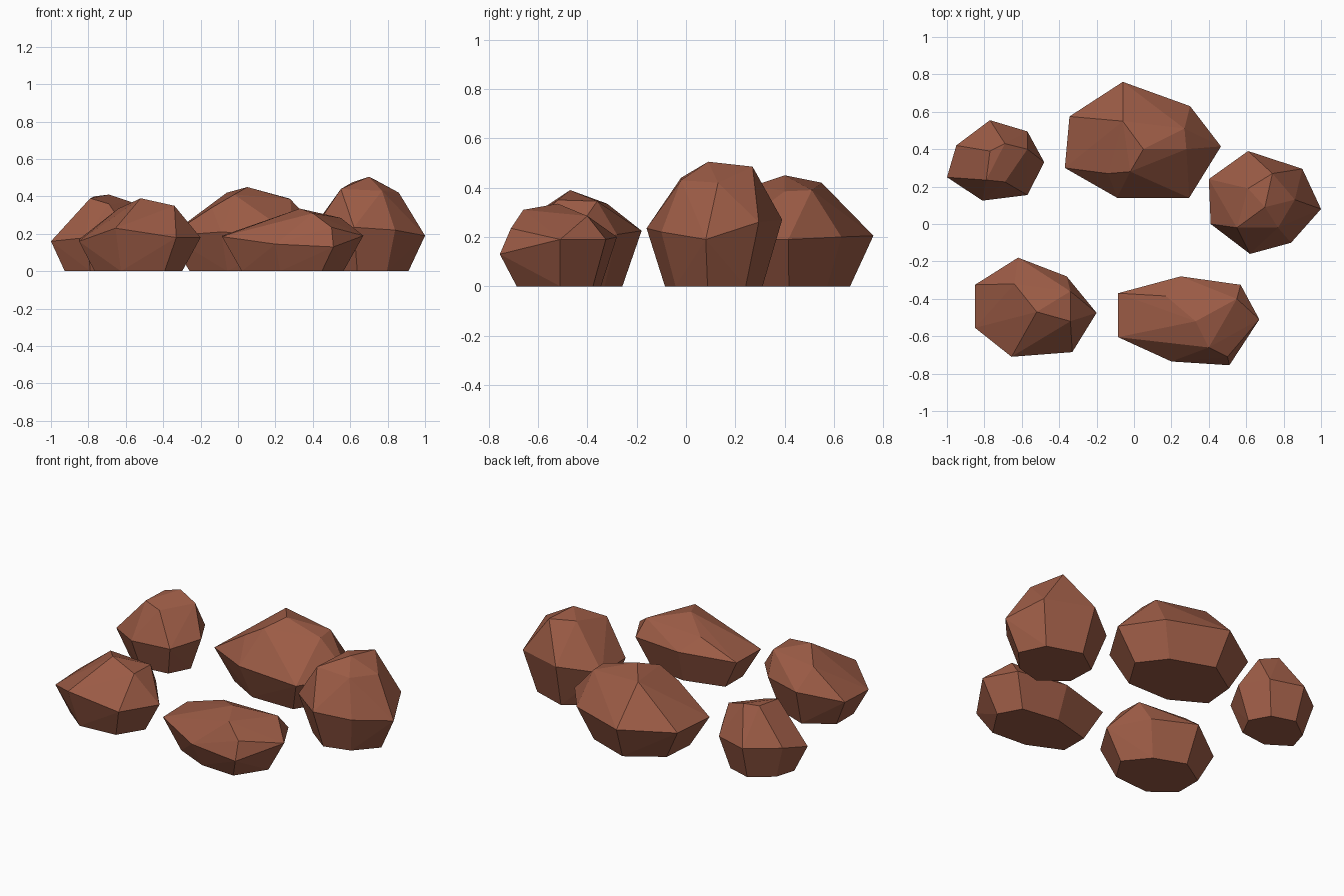
import bpy
import bmesh
from mathutils import Vector

default_cube = bpy.data.objects.get("Cube")
if default_cube:
    bpy.data.objects.remove(default_cube, do_unlink=True)


def make_material(name, colour):
    material = bpy.data.materials.new(name)
    material.use_nodes = True
    material.diffuse_color = colour
    shader = material.node_tree.nodes["Principled BSDF"]
    shader.inputs["Base Color"].default_value = colour
    shader.inputs["Roughness"].default_value = 0.9
    return material


red_brown_stone = make_material("red_brown_stone", (0.33, 0.105, 0.06, 1))


def make_rock(name, girdle, crown, base_scale=0.72):
    """Faceted boulder: widest ring, crown corners and a flat shrunken foot."""
    girdle = [Vector(corner) for corner in girdle]
    crown = [Vector(corner) for corner in crown]
    centre = sum(girdle, Vector()) / len(girdle)

    # The foot follows the widest ring, drawn in towards the centre
    foot = [centre.lerp(corner, base_scale) for corner in girdle]
    for corner in foot:
        corner.z = 0

    bm = bmesh.new()
    for corner in girdle + crown + foot:
        bm.verts.new(corner)
    bmesh.ops.convex_hull(bm, input=bm.verts[:])
    loose = [vert for vert in bm.verts if not vert.link_faces]
    bmesh.ops.delete(bm, geom=loose, context="VERTS")

    # Merge nearly level triangles into broad facets
    bmesh.ops.dissolve_limit(bm, angle_limit=0.03,
                             verts=bm.verts[:], edges=bm.edges[:])
    bmesh.ops.recalc_face_normals(bm, faces=bm.faces[:])

    mesh = bpy.data.meshes.new(name)
    bm.to_mesh(mesh)
    bm.free()
    mesh.materials.append(red_brown_stone)
    rock = bpy.data.objects.new(name, mesh)
    bpy.context.collection.objects.link(rock)
    return rock


# Small upright rock
make_rock(
    "back_right_rock",
    girdle=[(-1, .25, .16), (-.95, .42, .2), (-.77, .555, .2), (-.57, .495, .2),
            (-.48, .33, .2), (-.57, .155, .18), (-.81, .125, .18)],
    crown=[(-.79, .235, .39), (-.69, .225, .36), (-.57, .4, .37),
           (-.69, .43, .41), (-.77, .39, .4)])

# Largest rock
make_rock(
    "back_middle_rock",
    girdle=[(-.06, .76, .205), (.3, .63, .2), (.465, .415, .19), (.295, .14, .19),
            (-.09, .14, .21), (-.37, .3, .19), (-.345, .575, .19)],
    crown=[(.05, .4, .45), (-.06, .55, .42), (.27, .51, .39),
           (.28, .4, .385), (-.02, .28, .41), (-.14, .27, .34)])

# Tallest rock
make_rock(
    "left_tall_rock",
    girdle=[(.61, .39, .27), (.9, .295, .26), (1, .08, .19), (.84, -.1, .22),
            (.62, -.16, .235), (.41, 0, .23), (.4, .24, .23)],
    crown=[(.7, .09, .505), (.74, .27, .485), (.55, -.02, .44),
           (.61, .19, .475), (.86, .13, .42), (.77, -.02, .43)])

# Rounded rock
make_rock(
    "front_right_rock",
    girdle=[(-.85, -.325, .17), (-.62, -.18, .225), (-.36, -.28, .21),
            (-.2, -.475, .18), (-.33, -.685, .18), (-.655, -.71, .23),
            (-.85, -.555, .16)],
    crown=[(-.52, -.47, .39), (-.34, -.36, .345),
           (-.34, -.52, .35), (-.64, -.32, .335)])

# Low, long rock
make_rock(
    "front_left_rock",
    girdle=[(-.085, -.37, .19), (.25, -.28, .2), (.57, -.325, .19),
            (.67, -.51, .19), (.51, -.755, .13), (.2, -.735, .145),
            (-.085, -.605, .185)],
    crown=[(.33, -.52, .335), (.4, -.66, .31), (.5, -.71, .235),
           (.55, -.4, .285), (.17, -.385, .275)])
